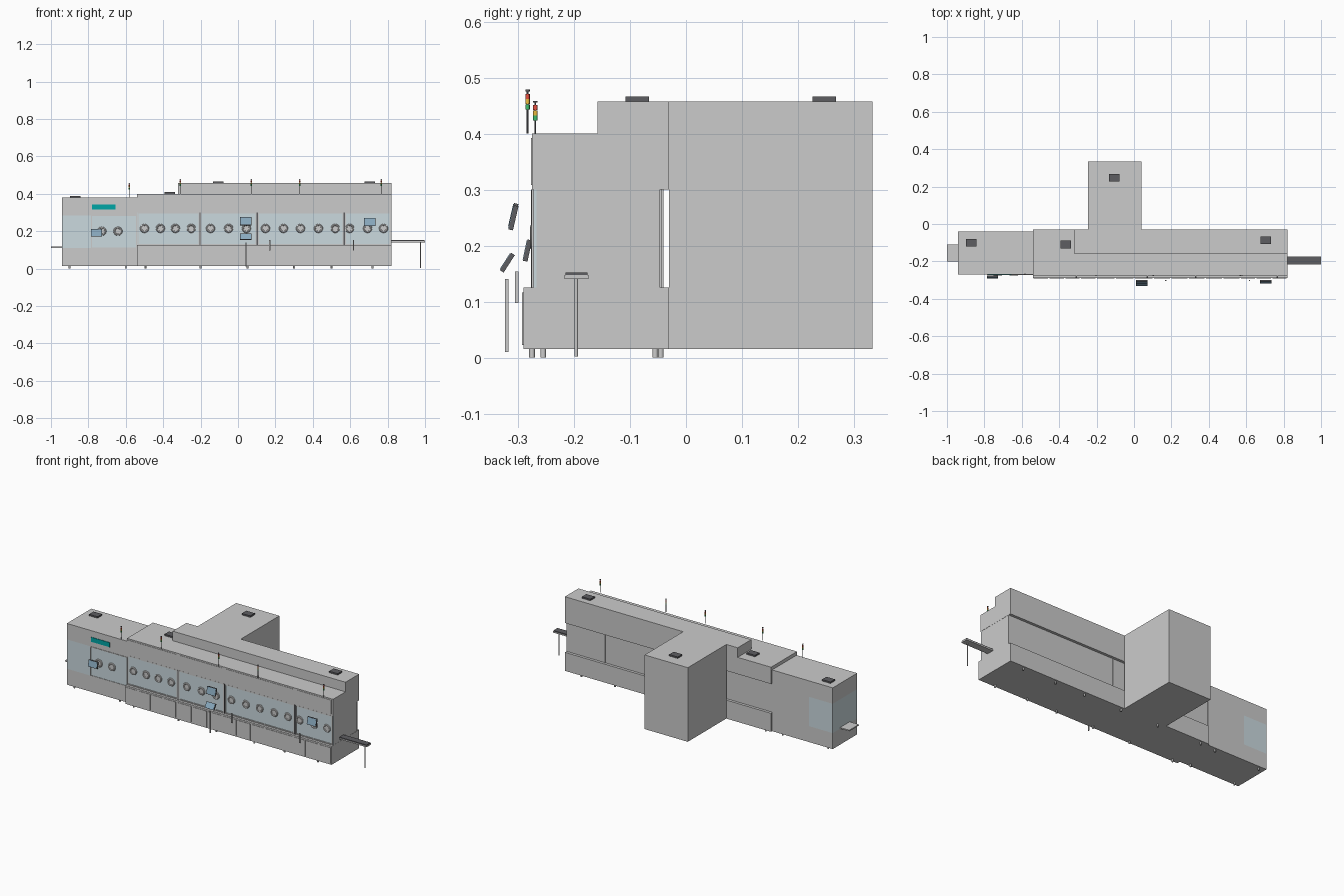
import bpy
from math import radians, atan2, hypot


def mat(name, r, g, b):
    m = bpy.data.materials.new(name)
    m.diffuse_color = (r, g, b, 1)
    return m


BLUE = mat("blue_glass", 0.60, 0.70, 0.74)
CLEAR = mat("pale_glass", 0.62, 0.63, 0.65)
PANEL = mat("light_panel", 0.58, 0.58, 0.59)
DARK = mat("dark_grey", 0.11, 0.11, 0.12)
SCREEN = mat("screen_blue", 0.25, 0.40, 0.52)
TEAL = mat("teal", 0.0, 0.38, 0.38)
LAMPS = [mat("green", 0.05, 0.5, 0.15), mat("amber", 0.85, 0.5, 0.05), mat("red", 0.8, 0.08, 0.05)]


def finish(name, m):
    o = bpy.context.object
    o.name = name
    if m:
        o.data.materials.append(m)
    return o


def box(name, x0, x1, y0, y1, z0, z1, m=None):
    bpy.ops.mesh.primitive_cube_add(size=1, location=((x0 + x1) / 2, (y0 + y1) / 2, (z0 + z1) / 2))
    o = finish(name, m)
    o.scale = (x1 - x0, y1 - y0, z1 - z0)
    return o


def rod(name, x, y, z0, z1, r, m=None, n=16):
    bpy.ops.mesh.primitive_cylinder_add(vertices=n, radius=r, depth=z1 - z0, location=(x, y, (z0 + z1) / 2))
    o = finish(name, m)
    bpy.ops.object.shade_smooth_by_angle()
    return o


def frame(name, x0, x1, y0, y1, z0, z1, t, m=None):
    # four bars around a rectangular opening
    box(name + "_bottom", x0, x1, y0, y1, z0, z0 + t, m)
    box(name + "_top", x0, x1, y0, y1, z1 - t, z1, m)
    box(name + "_left", x0, x0 + t, y0, y1, z0 + t, z1 - t, m)
    box(name + "_right", x1 - t, x1, y0, y1, z0 + t, z1 - t, m)


def glove_port(x, y, z):
    bpy.ops.mesh.primitive_torus_add(major_radius=0.0185, minor_radius=0.0055, major_segments=28,
                                     minor_segments=8, location=(x, y, z), rotation=(radians(90), 0, 0))
    finish("glove_port_ring", None)
    bpy.ops.object.shade_smooth_by_angle()
    bpy.ops.mesh.primitive_cylinder_add(vertices=28, radius=0.018, depth=0.004, location=(x, y, z),
                                        rotation=(radians(90), 0, 0))
    finish("glove_port_cover", PANEL)


def beacon(x, y, z):
    # signal tower on a thin pole
    rod("beacon_pole", x, y, z, z + 0.076, 0.0015, DARK, 10)
    for i, m in enumerate(LAMPS):
        rod("beacon_lamp", x, y, z + 0.043 + i * 0.0095, z + 0.052 + i * 0.0095, 0.004, m)
    rod("beacon_cap", x, y, z + 0.0755, z + 0.0785, 0.004, DARK)


def screen(x, low, high):
    # tilted control screen between two (y, z) side-view points
    dy, dz = high[0] - low[0], high[1] - low[1]
    for name, w, trim, d, off, m in (("screen_housing", 0.06, 0, 0.008, 0, DARK),
                                     ("screen_glass", 0.056, 0.004, 0.002, 0.0042, SCREEN)):
        h, a = hypot(dy, dz), atan2(dy, dz)
        ny, nz = -dz / h, dy / h
        bpy.ops.mesh.primitive_cube_add(size=1, location=(x, (low[0] + high[0]) / 2 + ny * off,
                                                          (low[1] + high[1]) / 2 + nz * off),
                                        rotation=(-a, 0, 0))
        finish(name, m).scale = (w, d, h - trim)


# Main cabinet: base, upper housing, raised roof and rear block
box("main_base", -0.54, 0.82, -0.29, -0.03, 0.015, 0.125)
box("main_upper", -0.54, 0.82, -0.275, -0.03, 0.30, 0.40)
box("raised_roof", -0.32, 0.82, -0.158, -0.03, 0.40, 0.457)
box("rear_block", -0.245, 0.04, -0.03, 0.333, 0.015, 0.457)

# Glazed chamber: front, rear and end walls
box("front_glass", -0.54, 0.82, -0.272, -0.267, 0.125, 0.30, BLUE)
box("rear_glass", -0.54, 0.82, -0.051, -0.046, 0.125, 0.30, CLEAR)
box("end_wall", 0.814, 0.819, -0.267, -0.051, 0.125, 0.30, PANEL)

# Sections: x range, number of lower doors, glove ports
sections = [(-0.54, -0.203, 4, (-0.5, -0.415, -0.335, -0.25)),
            (-0.203, 0.103, 3, (-0.147, -0.05, 0.045)),
            (0.103, 0.568, 5, (0.147, 0.243, 0.334, 0.43, 0.52)),
            (0.568, 0.82, 3, (0.597, 0.693, 0.778))]
for x0, x1, doors, ports in sections:
    box("upper_door", x0 + 0.012, x1 - 0.012, -0.277, -0.275, 0.308, 0.392, PANEL)
    frame("window_frame", x0 + 0.003, x1 - 0.003, -0.2755, -0.272, 0.125, 0.30, 0.006, PANEL)
    w = (x1 - x0) / doors
    for i in range(doors):
        box("lower_door", x0 + i * w + 0.004, x0 + (i + 1) * w - 0.004, -0.2925, -0.29, 0.022, 0.116, PANEL)
    for px in ports:
        glove_port(px, -0.273, 0.215)

# Mullions between the sections, front and rear
for x in (-0.203, 0.103, 0.568):
    box("front_mullion", x - 0.003, x + 0.003, -0.277, -0.262, 0.125, 0.30, DARK)
    box("rear_mullion", x - 0.004, x + 0.004, -0.053, -0.044, 0.125, 0.30)

# Left module with wrap-around glazing
box("left_base", -0.94, -0.54, -0.27, -0.04, 0.015, 0.11)
box("left_upper", -0.94, -0.54, -0.27, -0.04, 0.285, 0.38)
box("left_glass", -0.94, -0.785, -0.27, -0.04, 0.11, 0.285, BLUE)
box("left_core", -0.785, -0.54, -0.266, -0.04, 0.11, 0.285, PANEL)
box("left_window", -0.785, -0.54, -0.27, -0.266, 0.11, 0.285, BLUE)
frame("left_window_frame", -0.785, -0.541, -0.2725, -0.27, 0.11, 0.285, 0.004)
for x in (-0.728, -0.642):
    glove_port(x, -0.271, 0.2)
box("indicator_panel", -0.78, -0.655, -0.273, -0.27, 0.315, 0.342, TEAL)

# Infeed shelf and outfeed table
box("infeed_shelf", -1.0, -0.94, -0.2, -0.11, 0.110, 0.117)
box("outfeed_table", 0.82, 1.0, -0.217, -0.174, 0.140, 0.147)
box("outfeed_belt", 0.82, 0.998, -0.215, -0.176, 0.147, 0.152, DARK)
rod("outfeed_leg", 0.975, -0.196, 0.002, 0.14, 0.003)

# Feet
for x in (-0.9, -0.6, -0.495, -0.2, 0.05, 0.3, 0.5, 0.72):
    for y in ((-0.255, -0.055) if x < -0.54 else (-0.275, -0.045)):
        rod("foot", x, y, 0.0, 0.015, 0.005)

# Roof vents
for x, y, z in ((-0.87, -0.1, 0.38), (-0.365, -0.11, 0.40), (-0.105, 0.247, 0.457), (0.705, -0.087, 0.457)):
    box("roof_vent", x - 0.028, x + 0.028, y - 0.021, y + 0.021, z, z + 0.009, DARK)

# Signal beacons
for x in (-0.308, 0.07, 0.33, 0.765):
    beacon(x, -0.283, 0.40)
beacon(-0.582, -0.269, 0.38)

# Control screens and their stands
screen(0.042, (-0.313, 0.232), (-0.303, 0.275))
screen(0.705, (-0.313, 0.228), (-0.303, 0.271))
screen(0.042, (-0.329, 0.154), (-0.309, 0.185))
screen(-0.757, (-0.287, 0.172), (-0.279, 0.210))
box("screen_stand", 0.039, 0.045, -0.323, -0.317, 0.01, 0.14)
for x in (0.17, 0.618):
    box("handle_bar", x - 0.003, x + 0.003, -0.305, -0.299, 0.097, 0.154)
